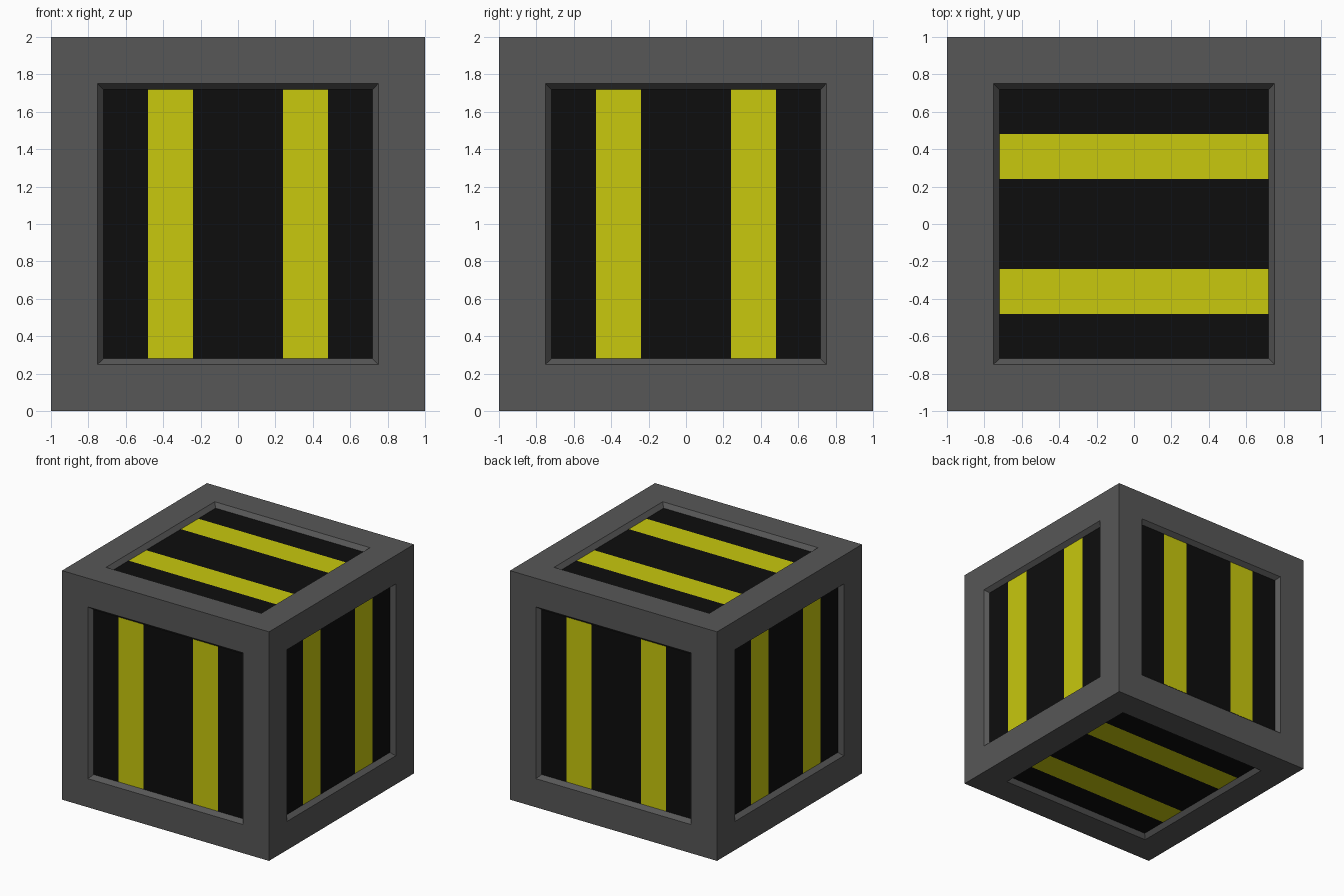
import bpy, bmesh
from math import radians
from mathutils import Matrix, Vector

if "Cube" in bpy.data.objects:
    bpy.data.objects.remove(bpy.data.objects["Cube"])

CENTRE = Matrix.Translation((0, 0, 1))
BORDER, SLOPE, DEPTH = 0.25, 0.03, 0.037
HALF = 1 - BORDER - SLOPE          # half width of a recessed panel


def material(name, rgb):
    mat = bpy.data.materials.new(name)
    mat.diffuse_color = (*rgb, 1)
    mat.use_nodes = True
    mat.node_tree.nodes["Principled BSDF"].inputs["Base Color"].default_value = mat.diffuse_color
    return mat


def add_object(name, bm, *mats):
    mesh = bpy.data.meshes.new(name)
    bm.to_mesh(mesh)
    bm.free()
    for mat in mats:
        mesh.materials.append(mat)
    obj = bpy.data.objects.new(name, mesh)
    bpy.context.collection.objects.link(obj)
    return obj


grey = material("dark_grey", (0.095, 0.095, 0.095))
black = material("black", (0.004, 0.004, 0.004))
yellow = material("yellow", (0.58, 0.58, 0.004))

# Frame: cube with every side inset, then sloped inward to an open window
bm = bmesh.new()
bmesh.ops.create_cube(bm, size=2, matrix=CENTRE)
sides = bm.faces[:]
bmesh.ops.inset_individual(bm, faces=sides, thickness=BORDER, use_even_offset=True)
bmesh.ops.inset_individual(bm, faces=sides, thickness=SLOPE, use_even_offset=True)
for f in sides:
    n = f.normal.copy()
    bmesh.ops.translate(bm, verts=f.verts, vec=n * -DEPTH)
bmesh.ops.delete(bm, geom=sides, context='FACES_ONLY')
add_object("crate_frame", bm, grey)

# Panels: five strips per side, built facing +z with stripes along x
EDGES = [-HALF, -0.48, -0.24, 0.24, 0.48, HALF]


def striped_panel(name, rotation):
    bm = bmesh.new()
    rows = [[bm.verts.new((x, y, 1 - DEPTH)) for x in (-HALF, HALF)] for y in EDGES]
    for i, (a, b) in enumerate(zip(rows, rows[1:])):
        face = bm.faces.new((a[0], a[1], b[1], b[0]))
        face.material_index = i % 2
    bm.transform(CENTRE @ rotation)
    add_object(name, bm, black, yellow)


striped_panel("top_panel", Matrix.Identity(4))
striped_panel("bottom_panel", Matrix.Rotation(radians(180), 4, 'X'))
upright = Matrix.Rotation(radians(90), 4, 'Y')     # faces +x, stripes along z
for i, side in enumerate(("right", "back", "left", "front")):
    striped_panel(side + "_panel", Matrix.Rotation(radians(90 * i), 4, 'Z') @ upright)
